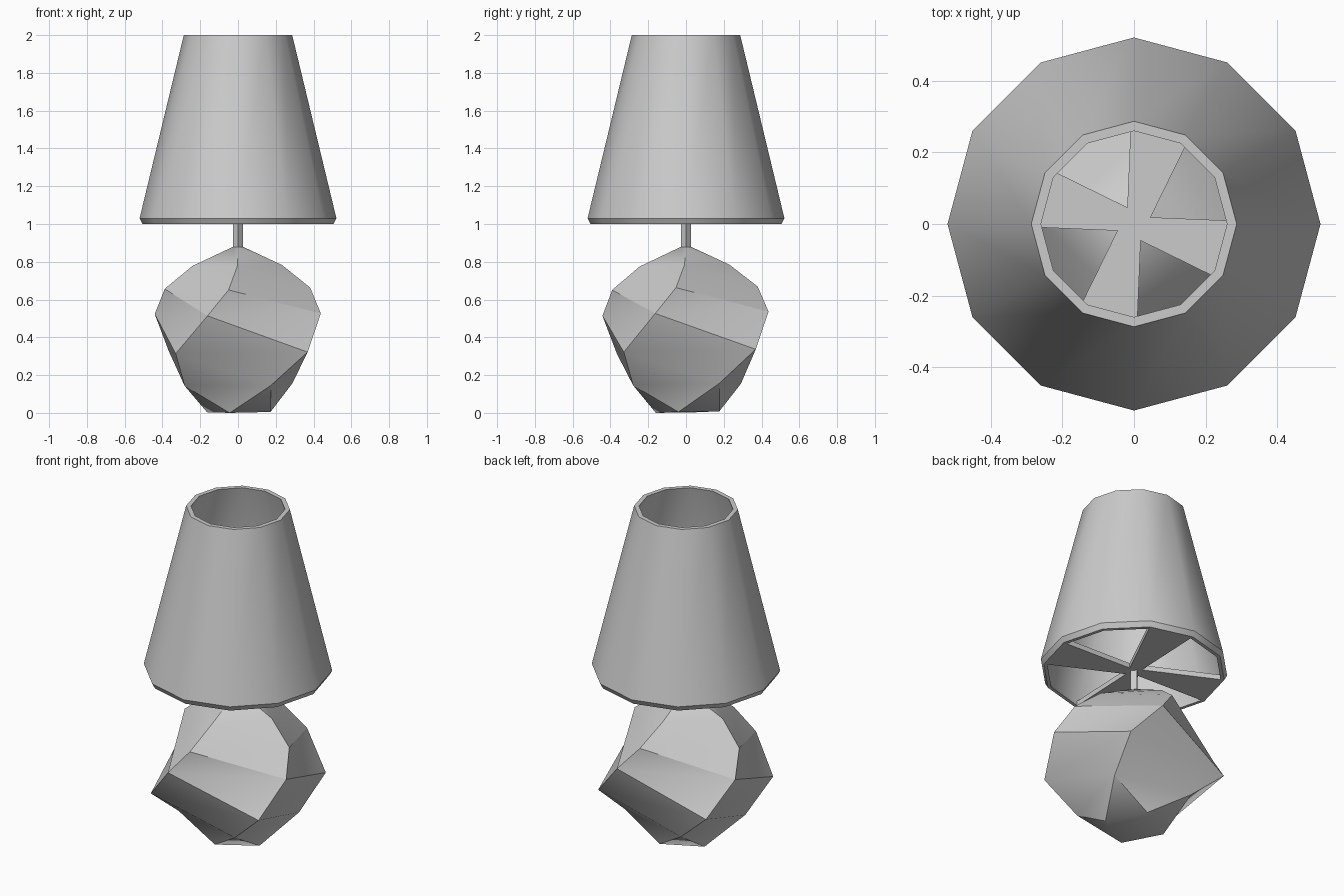
import bpy, math
from mathutils import Matrix, Vector

if "Cube" in bpy.data.objects:
    bpy.data.objects.remove(bpy.data.objects["Cube"])


def make(name, verts, faces, angle=35):
    me = bpy.data.meshes.new(name)
    me.from_pydata(verts, [], faces)
    me.update()
    ob = bpy.data.objects.new(name, me)
    bpy.context.collection.objects.link(ob)
    bpy.ops.object.select_all(action='DESELECT')
    ob.select_set(True)
    bpy.context.view_layer.objects.active = ob
    bpy.ops.object.shade_smooth_by_angle(angle=math.radians(angle))
    return ob


def polar(r, deg, z):
    a = math.radians(deg)
    return Vector((r * math.cos(a), r * math.sin(a), z))


# Twisted square base: (height, corner radius, corner angle)
rings = [(0.015, 0.175, 164), (0.15, 0.333, 211), (0.325, 0.495, 228),
         (0.525, 0.468, 250), (0.66, 0.388, 263), (0.78, 0.238, 270),
         (0.88, 0.025, 270)]
# the body leans by a degree or so
lean = Matrix.Rotation(math.radians(1.4), 4, Vector((1, -0.5, 0)).normalized())
pivot = Vector((0, 0, 0.4))
verts = []
for z, r, a in rings:
    for k in range(4):
        p = polar(r, a + 90 * k, z)
        verts.append(lean @ (p - pivot) + pivot if r > 0.03 else p)
faces = [(3, 2, 1, 0)]
for j in range(len(rings) - 1):
    for k in range(4):
        lo, lo2 = 4 * j + k, 4 * j + (k + 1) % 4
        up, up2 = lo + 4, lo2 + 4
        faces += [(lo, lo2, up), (lo2, up2, up)]
faces.append(tuple(range(len(verts) - 4, len(verts))))
low = min(v.z for v in verts)
for v in verts[:4]:
    v.z -= low
make("twisted_base", verts, faces, 40)

# Square stem
verts = [polar(0.026, 90 * k, z) for z in (0.86, 1.03) for k in range(4)]
faces = [(k, (k + 1) % 4, 4 + (k + 1) % 4, 4 + k) for k in range(4)]
make("stem", verts, faces + [(3, 2, 1, 0), (4, 5, 6, 7)])

# Twelve-sided shade, closed wall profile (radius, height)
profile = [(0.505, 1.0), (0.521, 1.03), (0.287, 2.0), (0.26, 2.0),
           (0.492, 1.03), (0.485, 1.0)]
n, m = 12, len(profile)
verts = [polar(r, 30 * k, z) for k in range(n) for r, z in profile]
faces = [(k * m + i, (k + 1) % n * m + i, (k + 1) % n * m + (i + 1) % m, k * m + (i + 1) % m)
         for k in range(n) for i in range(m)]
make("lamp_shade", verts, faces)

# Four tapered spokes joined at a small square hub
verts, faces = [], []
for z in (1.0, 1.03):
    for k in range(4):
        q = 90 * k
        verts += [polar(0.05, 22 + q, z), polar(0.493, 60 + q, z),
                  polar(0.493, 90 + q, z)]
for k in range(4):
    a, b, c, d = 3 * k, 3 * k + 1, 3 * k + 2, 3 * ((k + 1) % 4)
    faces += [(d, c, b, a), (a + 12, b + 12, c + 12, d + 12)]
    faces += [(p, q, q + 12, p + 12) for p, q in ((a, b), (b, c), (c, d))]
faces += [(9, 6, 3, 0), (12, 15, 18, 21)]
make("shade_spokes", verts, faces)
